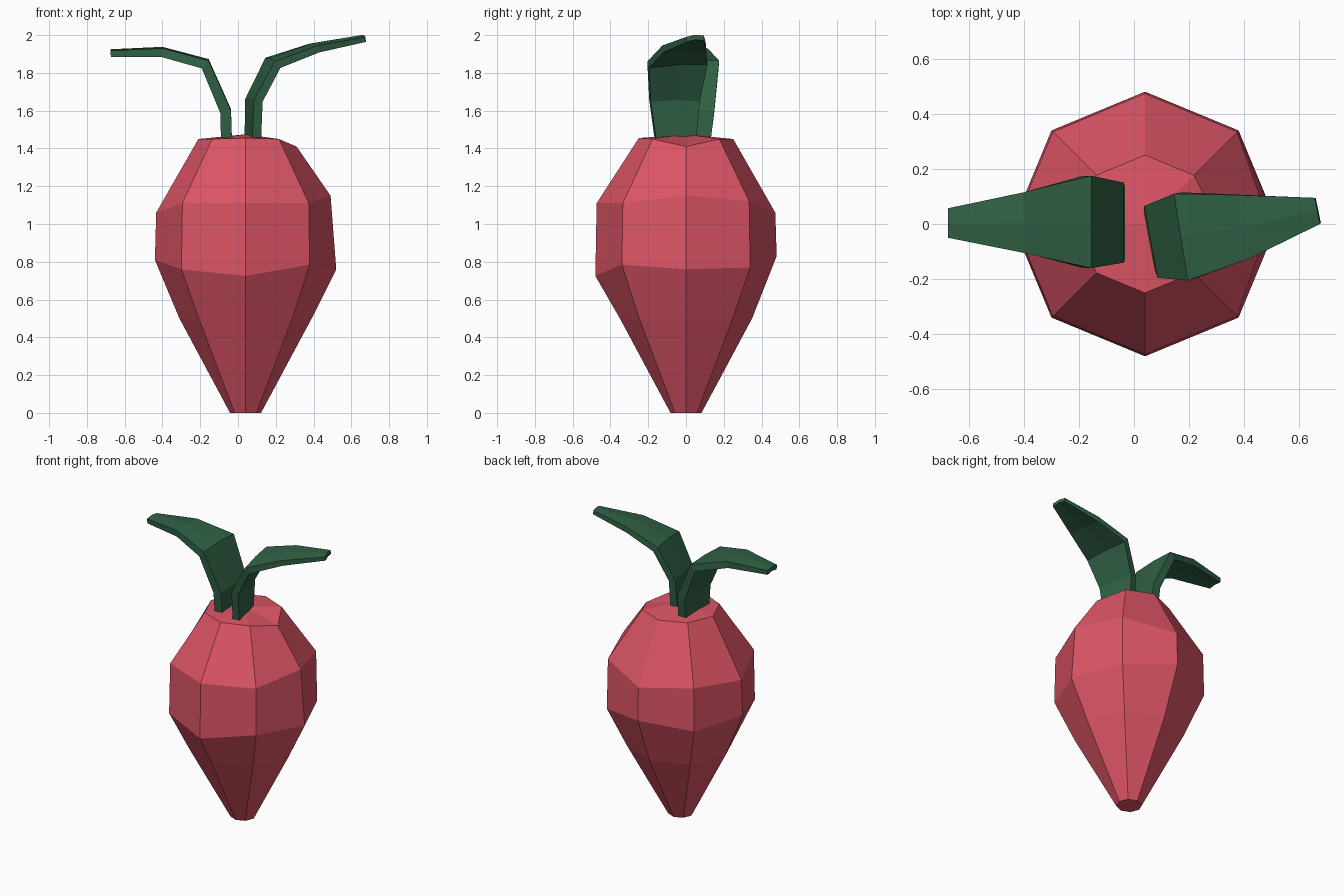
import bpy, bmesh, math
from mathutils import Vector

if "Cube" in bpy.data.objects:
    bpy.data.objects.remove(bpy.data.objects["Cube"])


def material(name, rgb):
    m = bpy.data.materials.new(name)
    m.diffuse_color = (*rgb, 1)
    m.use_nodes = True
    m.node_tree.nodes["Principled BSDF"].inputs["Base Color"].default_value = m.diffuse_color
    return m


red = material("radish red", (0.72, 0.09, 0.13))
green = material("leaf green", (0.03, 0.12, 0.06))


def finish(bm, name, mat):
    me = bpy.data.meshes.new(name)
    bm.to_mesh(me)
    bm.free()
    me.materials.append(mat)
    ob = bpy.data.objects.new(name, me)
    bpy.context.collection.objects.link(ob)
    return ob


# Root: eight-sided lathe with slightly uneven rings (radius, heights by angle)
N = 8
rings = [
    (0.082, [0.0] * N),
    (0.35, [0.50] * N),
    (0.48, [0.76, 0.77, 0.83, 0.79, 0.81, 0.76, 0.725, 0.785]),
    (0.473, [1.15, 1.12, 1.06, 1.09, 1.06, 1.11, 1.11, 1.11]),
    (0.25, [1.41, 1.45, 1.45, 1.45, 1.45, 1.45, 1.455, 1.45]),
]
bm = bmesh.new()
loops = []
for r, heights in rings:
    loops.append([bm.verts.new((0.04 + r * math.cos(k * math.tau / N),
                                r * math.sin(k * math.tau / N), heights[k]))
                  for k in range(N)])
loops[3][0].co.x = 0.49
loops[4][0].co.x = 0.31
for a, b in zip(loops, loops[1:]):
    for k in range(N):
        j = (k + 1) % N
        bm.faces.new((a[k], a[j], b[j], b[k]))
bm.faces.new(loops[0][::-1])
crown = bm.verts.new((0.04, 0, 1.475))
for k in range(N):
    bm.faces.new((loops[4][k], loops[4][(k + 1) % N], crown))
finish(bm, "radish_root", red)


# Leaf: bent strip between two edges, with a slight middle crease
def leaf(name, rows, thickness):
    bm = bmesh.new()
    strips = []
    for a, b in rows:
        a, b = Vector(a), Vector(b)
        mid = (a + b) / 2 + Vector((0, 0, 0.008))
        strips.append([bm.verts.new(p) for p in (a, mid, b)])
    for s, t in zip(strips, strips[1:]):
        for k in range(2):
            bm.faces.new((s[k], s[k + 1], t[k + 1], t[k]))
    ob = finish(bm, name, green)
    # taper the thickness towards the tip
    group = ob.vertex_groups.new(name="thickness")
    for i in range(len(rows) * 3):
        group.add([i], (1, 1, 0.95, 0.8, 0.55)[i // 3], 'REPLACE')
    mod = ob.modifiers.new("thickness", 'SOLIDIFY')
    mod.thickness = thickness
    mod.offset = -1
    mod.vertex_group = "thickness"
    return ob


leaf("left_leaf", [
    ((-0.032, -0.13, 1.44), (-0.032, 0.13, 1.44)),
    ((-0.037, -0.14, 1.60), (-0.037, 0.15, 1.60)),
    ((-0.155, -0.16, 1.865), (-0.155, 0.175, 1.865)),
    ((-0.40, -0.105, 1.93), (-0.40, 0.115, 1.93)),
    ((-0.675, -0.05, 1.917), (-0.675, 0.057, 1.917)),
], 0.058)

leaf("right_leaf", [
    ((0.035, 0.045, 1.44), (0.075, -0.165, 1.44)),
    ((0.037, 0.065, 1.66), (0.085, -0.195, 1.66)),
    ((0.145, 0.11, 1.88), (0.195, -0.205, 1.86)),
    ((0.38, 0.105, 1.955), (0.42, -0.125, 1.945)),
    ((0.655, 0.095, 1.998), (0.675, 0.0, 1.99)),
], 0.048)
